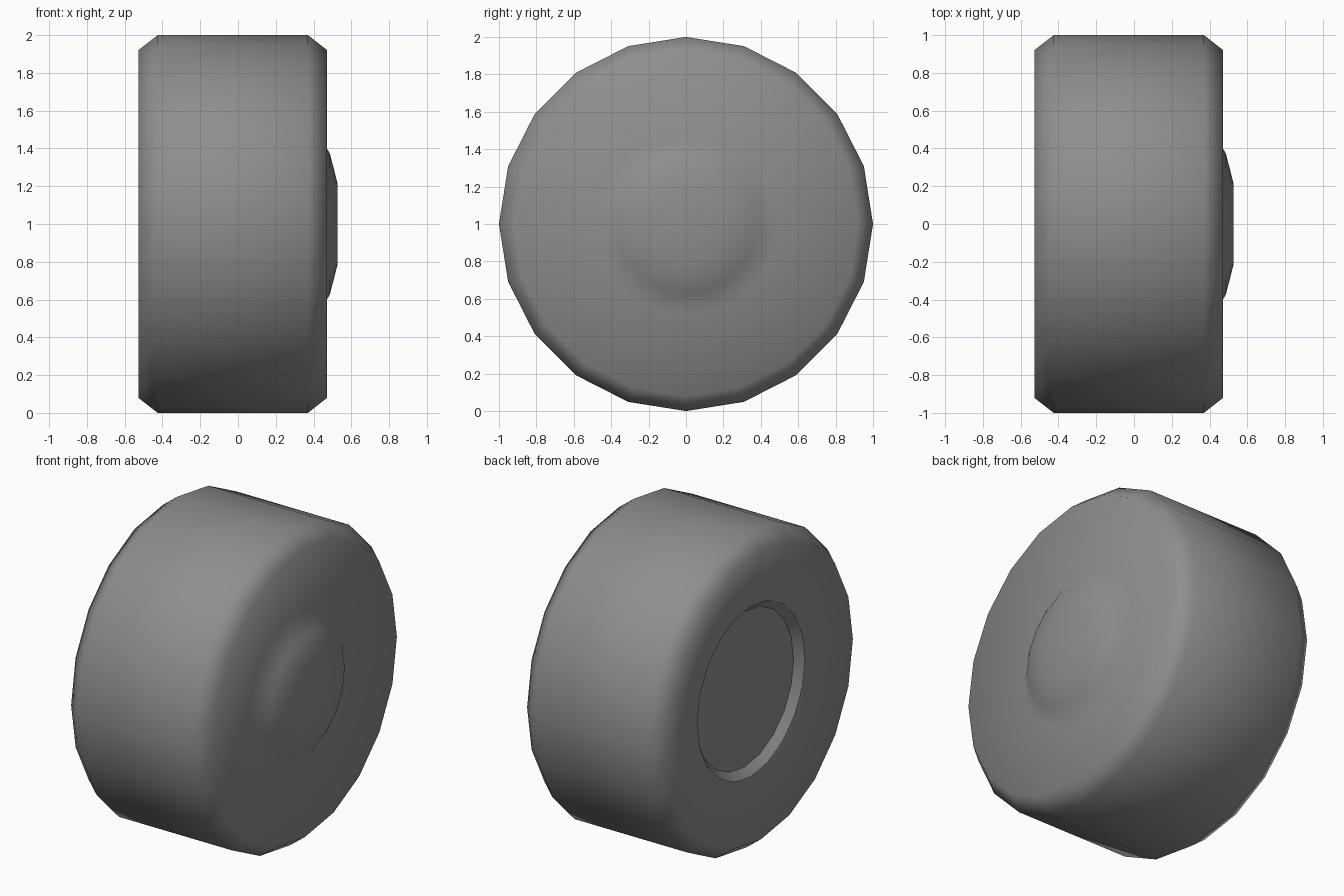
import bpy, bmesh
from math import sin, cos, tau

if "Cube" in bpy.data.objects:
    bpy.data.objects.remove(bpy.data.objects["Cube"])

SIDES = 20


def lathe(name, profile, sharp=()):
    """Revolve (x, radius) points around the x axis at z = 1 and cap both ends."""
    bm = bmesh.new()
    rings = [[bm.verts.new((x, r * cos(tau * i / SIDES), 1 + r * sin(tau * i / SIDES)))
              for i in range(SIDES)] for x, r in profile]
    for a, b in zip(rings, rings[1:]):
        for i in range(SIDES):
            j = (i + 1) % SIDES
            bm.faces.new((a[i], b[i], b[j], a[j]))
    bm.faces.new(rings[0])
    bm.faces.new(rings[-1])
    bmesh.ops.recalc_face_normals(bm, faces=bm.faces)
    for f in bm.faces:
        f.smooth = True
    # Crisp rings
    for k in sharp:
        for i in range(SIDES):
            bm.edges.get((rings[k][i], rings[k][(i + 1) % SIDES])).smooth = False
    mesh = bpy.data.meshes.new(name)
    bm.to_mesh(mesh)
    bm.free()
    obj = bpy.data.objects.new(name, mesh)
    bpy.context.collection.objects.link(obj)
    return obj


rubber = bpy.data.materials.new("dark_grey")
rubber.diffuse_color = (0.27, 0.27, 0.27, 1)
rubber.use_nodes = True
rubber.node_tree.nodes["Principled BSDF"].inputs["Base Color"].default_value = rubber.diffuse_color

wheel = lathe("wheel", [
    (0.528, 0.21), (0.486, 0.375), (0.415, 0.487),   # domed hub cap
    (0.472, 0.92), (0.37, 1.0),                      # dished outer face, shoulder
    (-0.425, 1.0), (-0.528, 0.92),                   # tread, inner shoulder
    (-0.457, 0.54), (-0.41, 0.494),                  # dished inner face, recess wall
], sharp=(7, 8))
wheel.data.materials.append(rubber)
